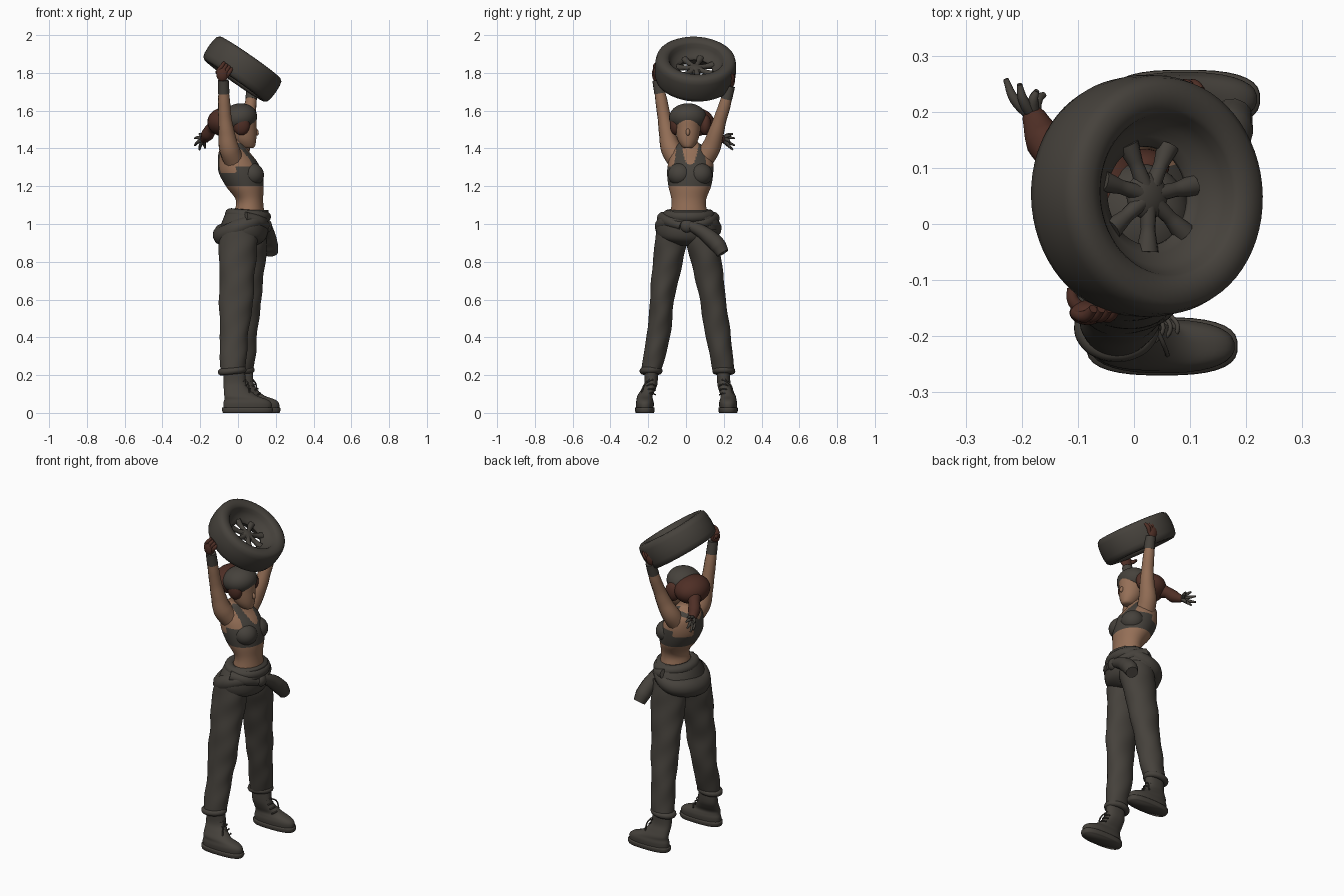
import bpy, bmesh, math
from mathutils import Vector, Matrix

if "Cube" in bpy.data.objects:
    bpy.data.objects.remove(bpy.data.objects["Cube"])

def mat(name, rgb):
    m = bpy.data.materials.new(name)
    m.diffuse_color = (*rgb, 1)
    m.use_nodes = True
    m.node_tree.nodes["Principled BSDF"].inputs["Base Color"].default_value = m.diffuse_color
    return m

GREY = mat("dark_grey", (.061, .054, .045))
SKIN = mat("skin", (.30, .16, .095))
BROWN = mat("red_brown", (.078, .028, .019))

def finish(name, bm, mats, rule=None):
    bmesh.ops.recalc_face_normals(bm, faces=bm.faces)
    for f in bm.faces:
        f.smooth = True
        if rule:
            f.material_index = rule(f.calc_center_median())
    me = bpy.data.meshes.new(name)
    bm.to_mesh(me)
    bm.free()
    for m in mats:
        me.materials.append(m)
    ob = bpy.data.objects.new(name, me)
    bpy.context.collection.objects.link(ob)
    return ob

def catmull(pts, n):
    out = []
    for i in range(len(pts) - 1):
        p = [pts[max(0, min(len(pts) - 1, i + k))] for k in (-1, 0, 1, 2)]
        for s in range(n):
            t = s / n
            out.append([.5 * (2*b + (c - a)*t + (2*a - 5*b + 4*c - d)*t*t + (3*b - a - 3*c + d)*t**3)
                        for a, b, c, d in zip(*p)])
    return out + [list(pts[-1])]

def loft(name, rings, mats, seg=32, n=5, fold=0, rule=None, power=1):
    """Stack of horizontal (super)ellipses: (x, y, z, rx, ry)."""
    bm = bmesh.new()
    loops = []
    for x, y, z, rx, ry in catmull(rings, n):
        lp = []
        for k in range(seg):
            a = 2 * math.pi * (k + .5) / seg
            c, s = math.cos(a), math.sin(a)
            c, s = math.copysign(abs(c)**power, c), math.copysign(abs(s)**power, s)
            w = 1 + fold * (math.sin(z * 24 + 2 * a) + .7 * math.sin(z * 41 - 3 * a))
            lp.append(bm.verts.new((x + rx * w * c, y + ry * w * s, z)))
        loops.append(lp)
    for a, b in zip(loops, loops[1:]):
        for k in range(seg):
            j = (k + 1) % seg
            bm.faces.new((a[k], a[j], b[j], b[k]))
    bm.faces.new(loops[0])
    bm.faces.new(loops[-1])
    return finish(name, bm, mats, rule)

def ball(name, c, r, m, rot=(0, 0, 0)):
    bpy.ops.mesh.primitive_uv_sphere_add(segments=28, ring_count=18, radius=1, location=c, rotation=rot)
    ob = bpy.context.object
    ob.name, ob.scale = name, r
    ob.data.materials.append(m)
    bpy.ops.object.shade_smooth()
    return ob

def tube(name, pts, m, closed=False):
    """Round tube through (x, y, z, radius) points."""
    cu = bpy.data.curves.new(name, 'CURVE')
    cu.dimensions, cu.bevel_depth, cu.bevel_resolution = '3D', 1, 4
    cu.resolution_u, cu.use_fill_caps = 6, True
    sp = cu.splines.new('BEZIER')
    sp.bezier_points.add(len(pts) - 1)
    sp.use_cyclic_u = closed
    for b, p in zip(sp.bezier_points, pts):
        b.co, b.radius = p[:3], p[3]
        b.handle_left_type = b.handle_right_type = 'AUTO'
    cu.materials.append(m)
    ob = bpy.data.objects.new(name, cu)
    bpy.context.collection.objects.link(ob)
    bpy.ops.object.select_all(action='DESELECT')
    ob.select_set(True)
    bpy.context.view_layer.objects.active = ob
    bpy.ops.object.convert(target='MESH')
    return bpy.context.object

# tyre and wheel, turned around a tilted axis
axis = Vector((.57, .05, .82)).normalized()
TYRE = Matrix.Translation((.023, .05, 1.82)) @ Vector((0, 0, 1)).rotation_difference(axis).to_matrix().to_4x4()
half = [(.088, .004), (.105, .013), (.124, .024), (.137, .044), (.144, .062), (.151, .071), (.172, .077),
        (.193, .075), (.207, .064), (.213, .042), (.216, 0)]
profile = half + [(r, -h) for r, h in half[-2::-1]]
bm = bmesh.new()
rows = [[bm.verts.new((r * math.cos(k * math.pi / 32), r * math.sin(k * math.pi / 32), h))
         for r, h in profile] for k in range(64)]
for k in range(64):
    a, b = rows[k], rows[(k + 1) % 64]
    for i in range(len(profile)):
        j = (i + 1) % len(profile)
        bm.faces.new((a[i], b[i], b[j], a[j]))
finish("tyre", bm, [GREY]).matrix_world = TYRE
for k in range(7):
    a = 2 * math.pi * k / 7 + .2
    c, s = math.cos(a), math.sin(a)
    tube("wheel_spoke", [(.02*c, .02*s, .004, .015), (.06*c, .06*s, .004, .013),
                         (.1*c, .1*s, .002, .02)], GREY).matrix_world = TYRE
ball("wheel_hub", (0, 0, 0), (1, 1, 1), GREY).matrix_world = TYRE @ Matrix.Diagonal((.042, .042, .021, 1))

# torso with sports top: scooped neck, shoulder straps, racer back
def top_rule(c):
    d = abs(c.y - .022)
    if c.z < 1.2 or c.z > 1.43:
        return 0
    if c.x > -.01:
        return int(c.z < 1.305 or (c.z < 1.315 + .11 * (d / .045)**3 and d < .086 - .12 * (c.z - 1.3)))
    inner = .035 + 1.2 * max(0, c.z - 1.36)
    return int(c.z < 1.27 or (d < inner + .012 and (c.z < 1.36 or d > inner - .03)))

loft("torso", [(.05, .02, .97, .1, .12), (.06, .015, 1.07, .078, .096), (.06, .015, 1.13, .073, .092),
               (.036, .02, 1.2, .1, .113), (.014, .022, 1.27, .115, .122), (-.003, .025, 1.33, .104, .118),
               (-.02, .025, 1.38, .082, .1), (-.02, .02, 1.415, .06, .07), (-.008, .015, 1.44, .045, .046),
               (.002, .01, 1.52, .043, .042)], [SKIN, GREY], 96, 14, rule=top_rule)
for y in (-.03, .074):
    ball("top_cup", (.072, y, 1.262), (.066, .066, .062), GREY, (0, .3, 0))

# head, cap, hair
loft("head", [(.055, .01, 1.402, .022, .018), (.048, .01, 1.412, .042, .034), (.035, .01, 1.45, .062, .056),
              (.022, .01, 1.51, .076, .068), (.015, .01, 1.57, .08, .07), (.01, .01, 1.61, .05, .05)], [SKIN])
ball("nose", (.097, .01, 1.487), (.012, .011, .02), SKIN, (0, -.3, 0))
for s in (-1, 1):
    ball("side_hair", (.018, .024 + s * .078, 1.525), (.045, .032, .055), BROWN)
ball("cap", (.006, .01, 1.562), (.096, .1, .076), GREY, (0, -.2, 0))
ball("hair", (-.068, .037, 1.54), (.094, .112, .078), BROWN)
tube("ponytail", [(-.1, .07, 1.53, .05), (-.14, .12, 1.505, .032), (-.16, .15, 1.475, .035),
                  (-.178, .19, 1.45, .022), (-.186, .21, 1.44, .012)], BROWN)
for i in range(7):
    a = 2 * math.pi * i / 7
    ex, ez = math.cos(a), math.sin(a)
    tube("ponytail_tip", [(-.178, .19, 1.448, .012), (-.193 + .022*ex, .222, 1.445 + .028*ez, .009),
                          (-.196 + .036*ex, .245 - .014*ex, 1.435 + .043*ez, .005)], GREY)

# arms, wrist bands and gloved hands
arms = [[(-.02, -.04, 1.33, .055), (-.047, -.08, 1.40, .054), (-.06, -.1, 1.48, .043), (-.069, -.115, 1.56, .035),
         (-.074, -.13, 1.65, .032), (-.077, -.146, 1.74, .024)],
        [(-.005, .085, 1.33, .055), (.012, .13, 1.40, .052), (.038, .158, 1.48, .042), (.053, .179, 1.55, .035),
         (.066, .205, 1.63, .032), (.074, .226, 1.71, .024)]]
side = axis.cross(Vector((0, 1, 0))).normalized()
for s, pts in zip((-1, 1), arms):
    tube("arm", pts, SKIN)
    w = Vector(pts[-1][:3])
    d = (w - Vector(pts[-2][:3])).normalized()
    p0, p1 = w - d * .05, w + d * .022
    tube("wrist_band", [(*p0, .031), (*p1, .029)], GREY)
    palm = w + Vector((-.006, s * .012, .055))
    ball("glove_palm", palm, (.032, .022, .042), BROWN)
    for k in range(4):
        b = palm + side * (k - 1.5) * .017
        tube("glove_finger", [(*b, .012), (*(b + axis * .03 + Vector((0, s * .008, 0))), .011),
                              (*(b + axis * .055 - Vector((0, s * .004, 0))), .008)], BROWN)
    tube("glove_thumb", [(*palm, .014), (*(palm + side * .03 + Vector((0, -s * .02, -.01))), .011),
                         (*(palm + side * .035 + Vector((0, -s * .045, -.012))), .008)], BROWN)

# work trousers
loft("trouser_hips", [(.035, .01, .885, .06, .05), (.027, .01, .915, .115, .14), (.03, .01, .96, .13, .165),
                      (.04, .012, 1.02, .122, .155), (.053, .015, 1.075, .108, .118)], [GREY], 40, fold=.01)
legs = [[(-.028, -.185, .215, .066, .05), (-.025, -.168, .3, .07, .06), (-.022, -.147, .4, .074, .062),
         (-.015, -.135, .5, .083, .062), (-.01, -.127, .6, .089, .065), (-.004, -.104, .75, .095, .075),
         (.0, -.083, .88, .1, .086), (.01, -.07, .97, .1, .085)],
        [(.015, .2, .215, .064, .056), (.025, .187, .3, .068, .062), (.03, .172, .4, .07, .066),
         (.036, .156, .5, .077, .068), (.04, .142, .6, .082, .07), (.045, .117, .75, .095, .077),
         (.05, .093, .88, .1, .089), (.05, .08, .97, .1, .085)]]
for pts, sy in zip(legs, (-.218, .223)):
    loft("trouser_leg", pts, [GREY], 40, 10, .024)
    x, y = pts[0][0] - .003, pts[0][1]
    ring = [(math.cos(k * math.pi / 6), math.sin(k * math.pi / 6)) for k in range(12)]
    tube("trouser_cuff", [(x + .058*c, y + .043*s, .222 + .006*c, .018) for c, s in ring], GREY, True)
    # boots with sole, rounded toe and laces
    bx = .05 if sy < 0 else .09
    o = math.copysign(1, sy)
    loft("boot_sole", [(bx, sy, 0, .13, .048), (bx, sy, .012, .135, .052), (bx, sy, .028, .134, .051)],
         [GREY], n=2, power=.75)
    loft("boot", [(bx, sy, .02, .128, .046), (bx, sy, .05, .128, .048), (bx - .008, sy, .07, .115, .044),
                  (bx - .035, sy, .09, .088, .04), (bx - .055, (sy + y)/2, .12, .07, .038),
                  (bx - .068, y, .16, .06, .035), (bx - .07, y, .24, .058, .035)], [GREY], n=4, power=.85)
    for k in range(4):
        lx, lz = bx + .024 - .013*k, .096 + .024*k
        tube("boot_lace", [(lx - .01, y - .024, lz, .004), (lx + .004, y, lz + .008, .004),
                           (lx - .01, y + .024, lz, .004)], GREY)
    tube("lace_loop", [(bx - .01, y, .175, .004), (bx + .005, y + o*.035, .15, .004),
                       (bx + .01, y + o*.05, .1, .004)], GREY)

# overall top rolled around the waist, sleeves knotted in front
roll, band = [], []
for k in range(14):
    a = 2 * math.pi * k / 14
    c, s = math.cos(a), math.sin(a)
    roll.append((.03 + .106*c, .012 + .132*s, .987 + .045*c + .006*math.sin(3*a), .044 - .014*c))
    band.append((.053 + .092*c, .015 + .108*s, 1.046 - .008*c, .03))
tube("waist_roll", roll, GREY, True)
tube("waist_band", band, GREY, True)
ball("sleeve_knot", (.152, .005, .99), (.028, .036, .036), GREY)
tube("hanging_sleeve", [(.15, .01, .995, .026), (.155, .075, .965, .034), (.162, .13, .925, .042),
                        (.17, .17, .885, .043), (.178, .195, .845, .034)], GREY)
for s in (-1, 1):
    tube("tied_sleeve", [(.035, .012 + s*.14, 1.035, .03), (.105, .012 + s*.1, 1.015, .034),
                         (.147, .008 + s*.03, .99, .025)], GREY)
